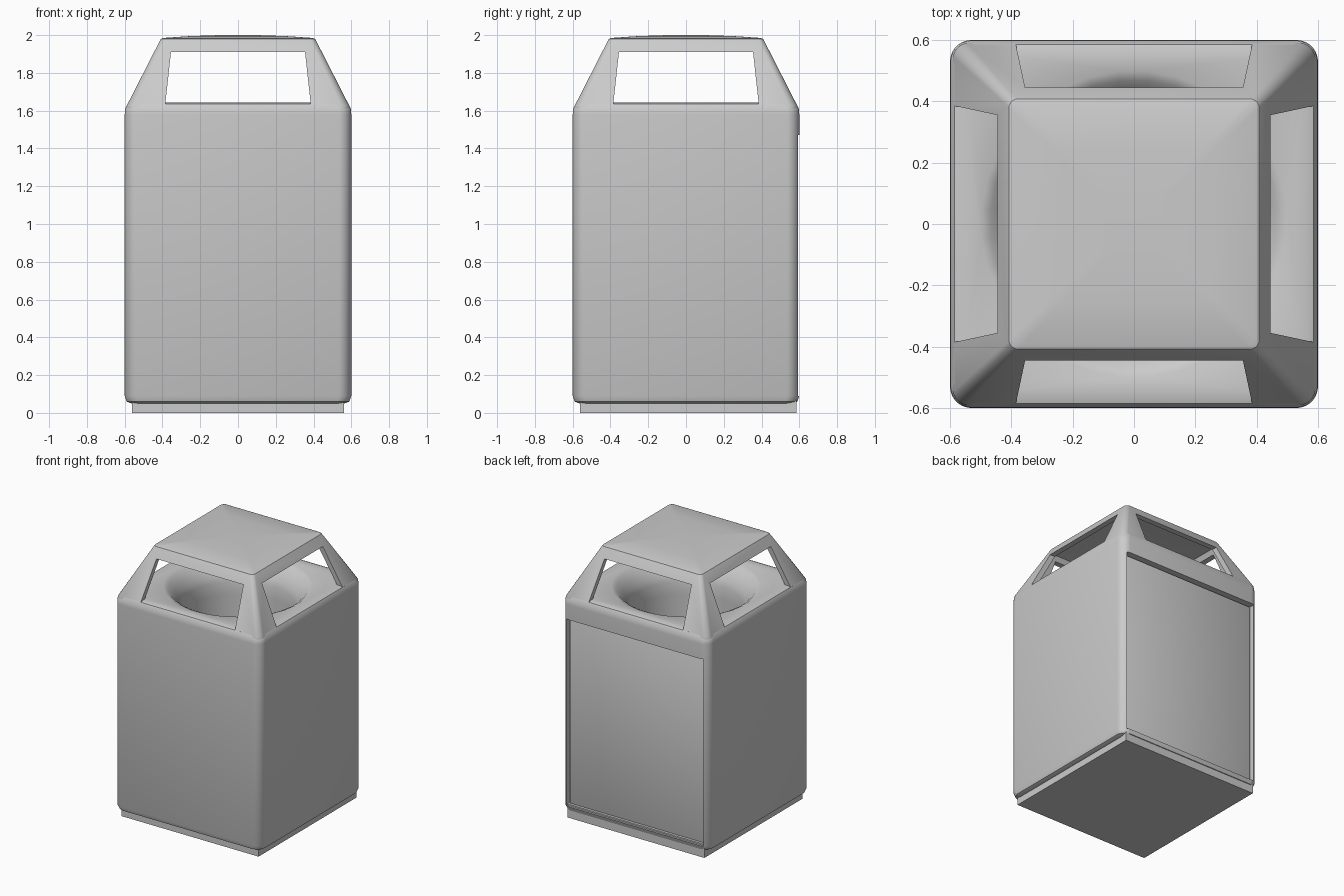
import bpy, bmesh, math

if "Cube" in bpy.data.objects:
    bpy.data.objects.remove(bpy.data.objects["Cube"])

N = 8  # points per rounded corner


def ring(h, r, z):
    """Rounded square of half width h, corner radius r (r == h gives a circle)."""
    pts = []
    for q in range(4):
        mid = math.radians(45 + 90 * q)
        cx = math.copysign(h - r, math.cos(mid))
        cy = math.copysign(h - r, math.sin(mid))
        for k in range(N):
            a = math.radians(90 * q + 90 * (k + 0.5) / N)
            pts.append((cx + r * math.cos(a), cy + r * math.sin(a), z))
    return pts


def finish(bm, name):
    bmesh.ops.recalc_face_normals(bm, faces=bm.faces)
    me = bpy.data.meshes.new(name)
    bm.to_mesh(me)
    bm.free()
    ob = bpy.data.objects.new(name, me)
    bpy.context.collection.objects.link(ob)
    return ob


def loft(name, rings):
    bm = bmesh.new()
    loops = [[bm.verts.new(p) for p in ring(*s)] for s in rings]
    for a, b in zip(loops, loops[1:]):
        for i in range(len(a)):
            j = (i + 1) % len(a)
            bm.faces.new((a[i], a[j], b[j], b[i]))
    bm.faces.new(loops[0][::-1])
    bm.faces.new(loops[-1])
    return finish(bm, name)


def box(name, lo, hi, bevel=0.0):
    bm = bmesh.new()
    bmesh.ops.create_cube(bm, size=1)
    for v in bm.verts:
        v.co = [(lo[i] + hi[i]) / 2 + v.co[i] * (hi[i] - lo[i]) for i in range(3)]
    if bevel:
        bmesh.ops.bevel(bm, geom=bm.edges[:], offset=bevel, segments=2,
                        affect='EDGES', profile=0.5)
    return finish(bm, name)


def window_cutter(name, swap):
    """Trapezoid prism running right through the hood along y (or x)."""
    bm = bmesh.new()
    ends = []
    for y in (-1, 1):
        prof = [(-0.385, 1.635), (0.385, 1.635), (0.355, 1.91), (-0.355, 1.91)]
        ends.append([bm.verts.new((y, x, z) if swap else (x, y, z)) for x, z in prof])
    a, b = ends
    bm.faces.new(a)
    bm.faces.new(b[::-1])
    for i in range(4):
        j = (i + 1) % 4
        bm.faces.new((a[j], a[i], b[i], b[j]))
    return finish(bm, name)


def activate(ob):
    bpy.ops.object.select_all(action='DESELECT')
    ob.select_set(True)
    bpy.context.view_layer.objects.active = ob


def cut(ob, cutter):
    cutter.hide_render = True
    activate(ob)
    m = ob.modifiers.new("cut", 'BOOLEAN')
    m.operation, m.solver, m.object = 'DIFFERENCE', 'EXACT', cutter
    bpy.ops.object.modifier_apply(modifier=m.name)
    bpy.data.objects.remove(cutter, do_unlink=True)


# Plinth
base = box("base", (-0.56, -0.56, 0), (0.56, 0.585, 0.1))

# Body: rounded square shell with dished round opening and inner liner
body = loft("body", [
    (0.565, 0.06, 0.05), (0.59, 0.07, 0.06), (0.6, 0.07, 0.09),
    (0.6, 0.07, 1.58), (0.598, 0.07, 1.61), (0.585, 0.07, 1.635), (0.565, 0.07, 1.642),
    (0.50, 0.50, 1.64), (0.47, 0.47, 1.625), (0.43, 0.43, 1.58), (0.40, 0.40, 1.535),
    (0.385, 0.385, 1.49), (0.38, 0.38, 1.40), (0.38, 0.38, 0.15)])

# Recessed service door on the back
cut(body, box("door_cutter", (-0.56, 0.55, 0.09), (0.56, 0.8, 1.47)))
door = box("back_door", (-0.55, 0.53, 0.1), (0.55, 0.57, 1.46), 0.006)

# Hood: hollow tapered cap with slightly domed roof and four windows
hood = loft("hood", [
    (0.2, 0.02, 1.96), (0.385, 0.02, 1.945), (0.555, 0.04, 1.61),
    (0.59, 0.05, 1.61), (0.59, 0.05, 1.625), (0.415, 0.03, 1.968),
    (0.408, 0.03, 1.98), (0.395, 0.03, 1.985), (0.25, 0.02, 1.995), (0.1, 0.02, 2.0)])
cut(hood, window_cutter("front_cutter", False))
cut(hood, window_cutter("side_cutter", True))

for ob in (base, body, door, hood):
    activate(ob)
    bpy.ops.object.shade_smooth_by_angle(angle=math.radians(35))
